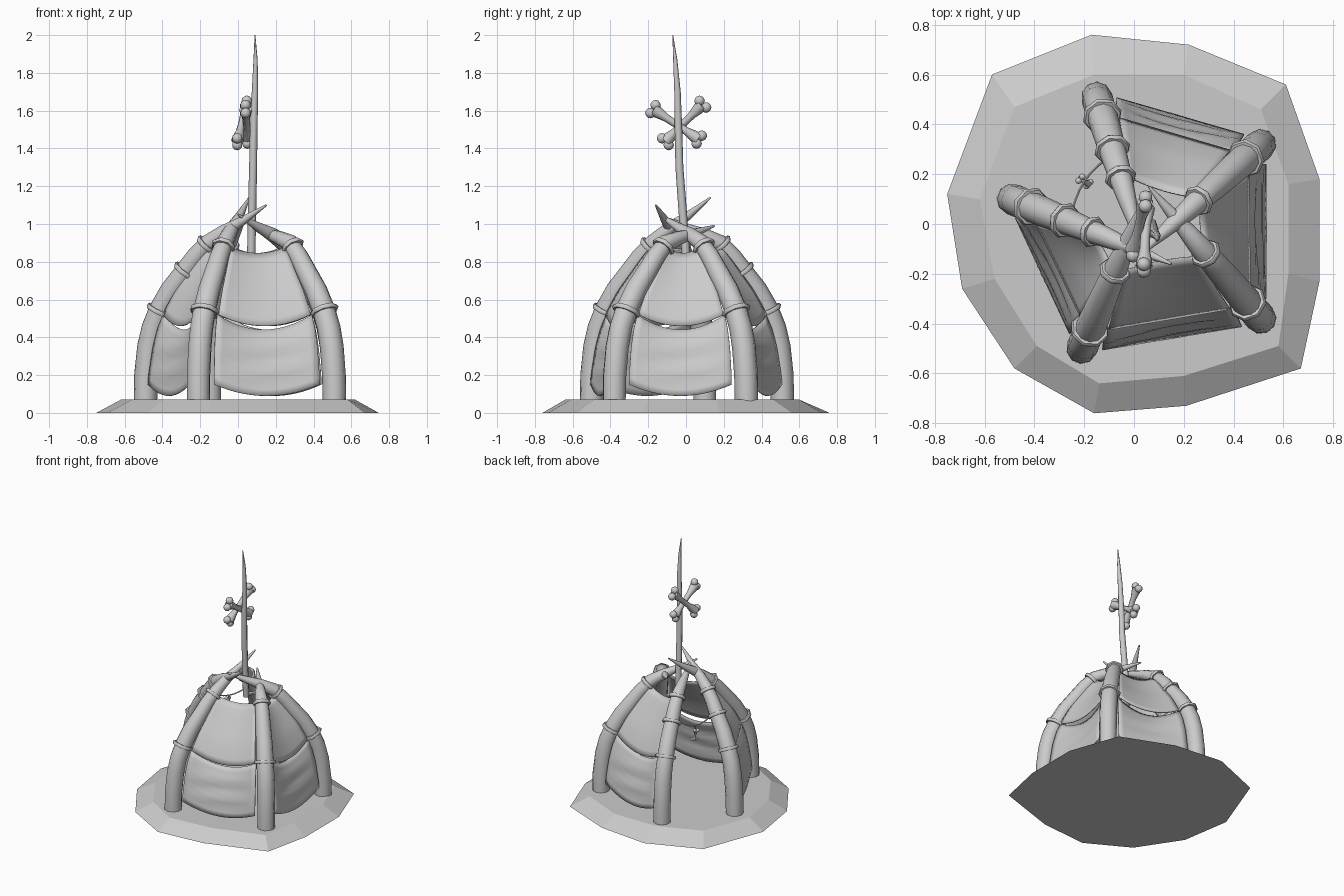
import bpy, bmesh, math
from mathutils import Vector as V

if "Cube" in bpy.data.objects:
    bpy.data.objects.remove(bpy.data.objects["Cube"])


def finish(name, bm, smooth=True):
    bmesh.ops.recalc_face_normals(bm, faces=bm.faces)
    me = bpy.data.meshes.new(name)
    bm.to_mesh(me)
    bm.free()
    ob = bpy.data.objects.new(name, me)
    bpy.context.collection.objects.link(ob)
    if smooth:
        bpy.ops.object.select_all(action='DESELECT')
        ob.select_set(True)
        bpy.context.view_layer.objects.active = ob
        bpy.ops.object.shade_smooth_by_angle(angle=math.radians(50))
    return ob


def add_tube(bm, pts, radii, side, n=10):
    """Sweep an n-sided circle along pts, with capped ends."""
    rows = []
    for k, (p, r) in enumerate(zip(pts, radii)):
        t = (pts[min(k + 1, len(pts) - 1)] - pts[max(k - 1, 0)]).normalized()
        s = (side - t * side.dot(t)).normalized()
        q = t.cross(s)
        rows.append([bm.verts.new(p + (s * math.cos(a) + q * math.sin(a)) * r)
                     for a in (math.tau * i / n for i in range(n))])
    for lo, hi in zip(rows, rows[1:]):
        for i in range(n):
            bm.faces.new((lo[i], lo[(i + 1) % n], hi[(i + 1) % n], hi[i]))
    bm.faces.new(rows[0][::-1])
    bm.faces.new(rows[-1])


# Ground slab: irregular twelve-sided stone with a sloped edge
outer = [(-.17, .76), (.22, .72), (.61, .56), (.745, .18), (.745, -.23), (.67, -.58),
         (.21, -.73), (-.16, -.76), (-.48, -.58), (-.69, -.26), (-.75, .12), (-.57, .6)]
inner = [(-.16, .6), (.2, .6), (.51, .46), (.62, .16), (.62, -.2), (.58, -.49),
         (.2, -.61), (-.14, -.64), (-.39, -.49), (-.56, -.22), (-.62, .1), (-.48, .47)]
bm = bmesh.new()
lo = [bm.verts.new((x, y, 0)) for x, y in outer]
hi = [bm.verts.new((x, y, .07)) for x, y in inner]
bm.faces.new(lo[::-1])
bm.faces.new(hi)
for i in range(12):
    j = (i + 1) % 12
    bm.faces.new((lo[i], lo[j], hi[j], hi[i]))
finish("ground_slab", bm, smooth=False)

# Tusks: name -> base xy, tip xyz
tusks = {
    "back": ((-.15, .51), (.04, -.13, 1.04)),
    "right_back": ((.51, .32), (0, -.14, 1.05)),
    "right_front": ((.51, -.38), (.06, .15, .99)),
    "front": ((-.21, -.5), (.06, .13, 1.14)),
    "left": ((-.49, .1), (.15, -.16, 1.10)),
}
# height, fraction of the way from base to tip, radius
profile = [(.05, 0, .062), (.2, .005, .063), (.35, .03, .063), (.45, .065, .062),
           (.54, .12, .061), (.65, .215, .059), (.75, .33, .055), (.83, .42, .051),
           (.9, .52, .046)]
tip_profile = [(.3, .65, .037), (.62, .82, .022), (1, 1, .005)]


def on_tusk(name, z):
    """Centre point and radius of a tusk at height z (up to 0.9)."""
    base, tip = tusks[name]
    for (z0, f0, r0), (z1, f1, r1) in zip(profile, profile[1:]):
        if z <= z1:
            break
    t = (z - z0) / (z1 - z0)
    p = V(base).lerp(V(tip[:2]), f0 + (f1 - f0) * t)
    return V((p.x, p.y, z)), r0 + (r1 - r0) * t


for name, (base, tip) in tusks.items():
    b, e = V(base), V(tip[:2])
    data = [(z, f, r) for z, f, r in profile]
    data += [(.9 + (tip[2] - .9) * t, f, r) for t, f, r in tip_profile]
    pts = [V((*b.lerp(e, f), z)) for z, f, r in data]
    d = e - b
    bm = bmesh.new()
    add_tube(bm, pts, [r for z, f, r in data], V((-d.y, d.x, 0)))
    finish(name + "_tusk", bm)
    # Rope bindings round the tusk
    for z in (.54, .75, .89) if name in ("back", "left") else (.54, .88):
        p, r = on_tusk(name, z)
        t = on_tusk(name, min(z + .03, .9))[0] - on_tusk(name, z - .03)[0]
        bpy.ops.mesh.primitive_torus_add(major_segments=8, minor_segments=6,
                                         major_radius=r + .005, minor_radius=.014, location=p,
                                         rotation=t.to_track_quat('Z', 'Y').to_euler())
        bpy.context.object.name = name + "_binding"
        bpy.ops.object.shade_smooth_by_angle(angle=math.radians(60))


def cloth(name, a, b, z_top, z_bot, sag_top, sag_bot, u_range, fold, dip, flare):
    """Hide panel hung between tusks a and b, with sagging edges and folds."""
    nu, nv = 14, 10
    bm = bmesh.new()
    rows = []
    for k in range(nv + 1):
        v = k / nv
        z = z_top + (z_bot - z_top) * v
        pa, pb = on_tusk(a, z)[0], on_tusk(b, z)[0]
        out = (pb - pa).cross(V((0, 0, 1))).normalized()
        if out.dot((pa + pb) / 2) < 0:
            out = -out
        row = []
        for i in range(nu + 1):
            u = i / nu
            h = 4 * u * (1 - u)
            p = pa.lerp(pb, u_range[0] + (u_range[1] - u_range[0]) * u)
            p.z -= h * (sag_top + (sag_bot - sag_top) * v)
            # U-shaped folds, top edge dipping inward, bottom edge flaring outward
            ripple = fold * math.sin(v * 17 + 2.5 * u + 2 * h) * h * math.sin(math.pi * v)
            p += out * (ripple - dip * h * (1 - v) + flare * v)
            row.append(bm.verts.new(p))
        rows.append(row)
    for r0, r1 in zip(rows, rows[1:]):
        for i in range(nu):
            bm.faces.new((r0[i], r0[i + 1], r1[i + 1], r1[i]))
    ob = finish(name, bm)
    m = ob.modifiers.new("thickness", 'SOLIDIFY')
    m.thickness = .006
    m.offset = 0


# Hides on four sides; the back-left side is the open entrance
sides = [("front", "front", "right_front"), ("right", "right_front", "right_back"),
         ("back", "right_back", "back"), ("left", "left", "front")]
for label, a, b in sides:
    cloth(label + "_lower_hide", a, b, .52, .15, .08, .06, (.11, .89), .009, .02, .02)
    cloth(label + "_upper_hide", a, b, .875, .52, .03, .06, (.12, .88), 0, .01, .005)

# Centre pole
bm = bmesh.new()
add_tube(bm, [V(p) for p in ((.07, 0, .83), (.075, -.02, 1.1), (.08, -.035, 1.3), (.083, -.04, 1.5),
                             (.09, -.045, 1.7), (.093, -.057, 1.87), (.09, -.07, 2))],
         [.022, .022, .021, .02, .017, .011, .002], V((1, 0, 0)), 8)
finish("centre_pole", bm)


def bone(name, a, b, r, across):
    """Bone from a to b with two knobs at each end, spread along across."""
    a, b, across = V(a), V(b), V(across)
    d = (b - a).normalized()
    across = (across - d * across.dot(d)).normalized()
    bm = bmesh.new()
    add_tube(bm, [a.lerp(b, t) for t in (0, .1, .28, .5, .72, .9, 1)],
             [r * k for k in (1.7, 1.55, 1.05, .95, 1.05, 1.55, 1.7)], across, 8)
    for p, s in ((a, -1), (b, 1)):
        for w in (-1, 1):
            res = bmesh.ops.create_icosphere(bm, subdivisions=2, radius=r * 1.4)
            bmesh.ops.translate(bm, verts=res["verts"], vec=p + across * w * r * 1.25 + d * s * r * .3)
    finish(name, bm)


# Crossed bones on the pole
bone("crossed_bone_a", (-.003, -.105, 1.44), (.045, .085, 1.63), .02, (0, 1, -1))
bone("crossed_bone_b", (.04, -.17, 1.605), (.05, .065, 1.45), .02, (0, 1, 1))

# Entrance string with a small hanging bone
pa, pb = on_tusk("back", .78)[0], on_tusk("left", .78)[0]
pts = [pa.lerp(pb, t / 8) + V((-.03, .03, -.08)) * (4 * t / 8 * (1 - t / 8)) for t in range(9)]
bm = bmesh.new()
add_tube(bm, pts, [.005] * 9, V((0, 0, 1)), 6)
low = pts[4]
add_tube(bm, [low, low + V((0, 0, -.03))], [.005, .005], V((1, 0, 0)), 6)
finish("entrance_string", bm)
bone("hanging_bone", low + V((-.015, .01, -.03)), low + V((.015, -.01, -.11)), .009, (1, 1, 0))
